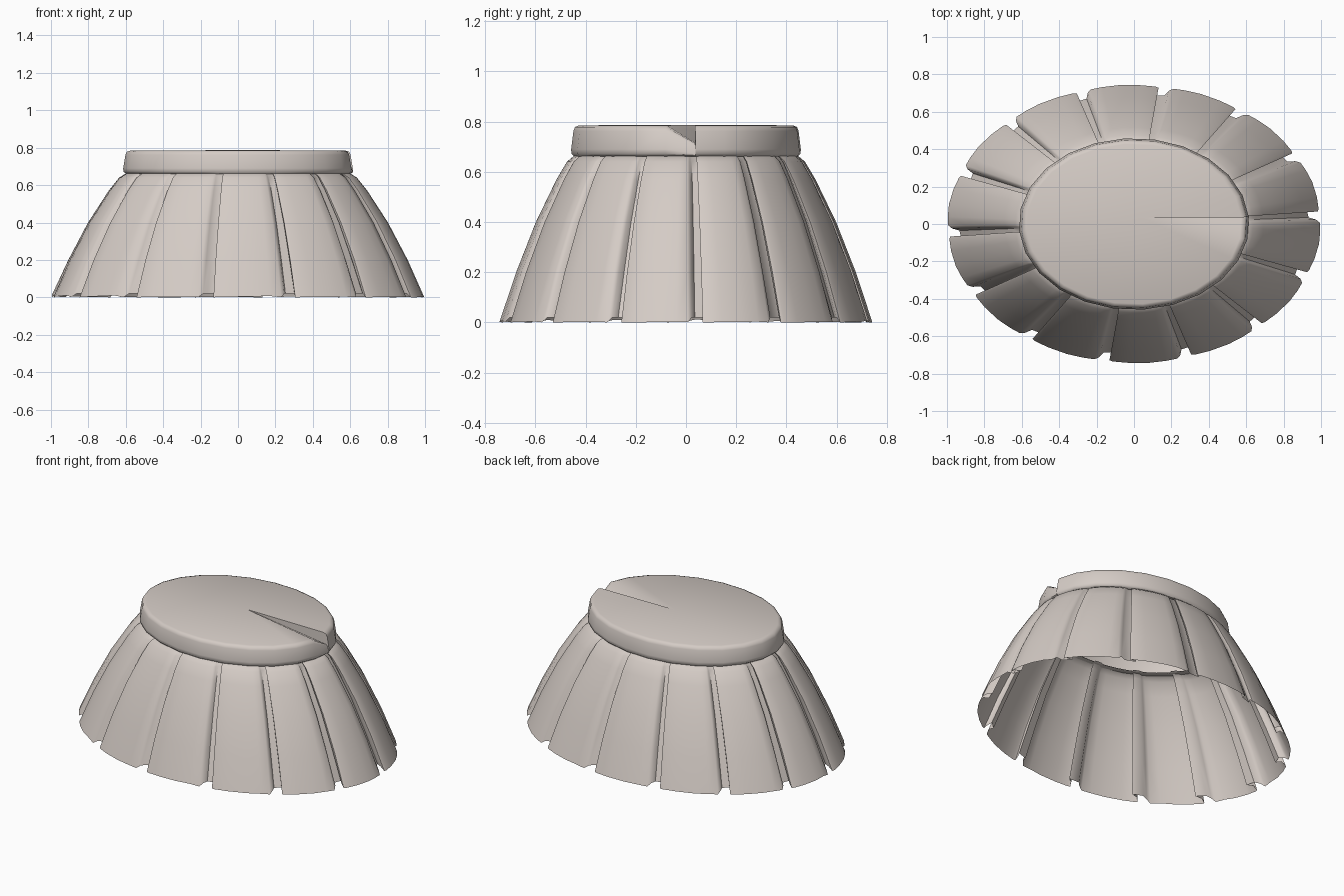
import bpy, bmesh, math, random

random.seed(4)
if "Cube" in bpy.data.objects:
    bpy.data.objects.remove(bpy.data.objects["Cube"])

cloth = bpy.data.materials.new("warm_grey_cloth")
cloth.use_nodes = True
colour = (0.66, 0.60, 0.56, 1)
cloth.diffuse_color = colour
cloth.node_tree.nodes["Principled BSDF"].inputs["Base Color"].default_value = colour

RATIO = 0.745      # depth of the oval against its width
PLEATS = 14
START = math.radians(4.7)


def oval(radius, angle, z):
    return (radius * math.cos(angle), RATIO * radius * math.sin(angle), z)


def finish(name, bm, sharp):
    bmesh.ops.remove_doubles(bm, verts=bm.verts, dist=0.0005)
    bmesh.ops.recalc_face_normals(bm, faces=bm.faces)
    mesh = bpy.data.meshes.new(name)
    bm.to_mesh(mesh)
    bm.free()
    mesh.materials.append(cloth)
    obj = bpy.data.objects.new(name, mesh)
    bpy.context.collection.objects.link(obj)
    bpy.ops.object.select_all(action="DESELECT")
    obj.select_set(True)
    bpy.context.view_layer.objects.active = obj
    bpy.ops.object.shade_smooth_by_angle(angle=math.radians(sharp))
    return obj


def loft(bm, columns):
    """Join neighbouring columns of points into a closed ring of quads."""
    grid = [[bm.verts.new(p) for p in col] for col in columns]
    for a, b in zip(grid, grid[1:] + grid[:1]):
        for i in range(len(a) - 1):
            bm.faces.new((a[i], b[i], b[i + 1], a[i + 1]))
    return grid


# Pleated skirt: one fold section (position in pleat, depth) repeated round the oval
fold = [(-0.16, 0), (-0.11, 0.3), (-0.07, 0.9), (0.10, 1), (0.03, 0.5),
        (0.02, 0.1), (0.06, 0), (0.25, -0.06), (0.5, -0.1), (0.7, -0.06)]
# Slope of the skirt: radius, height, fold depth
slope = [(0.993, 0, 0.065), (0.905, 0.2, 0.057), (0.80, 0.4, 0.048),
         (0.69, 0.57, 0.038), (0.635, 0.64, 0.03), (0.60, 0.662, 0.022), (0.565, 0.668, 0.015)]
columns = []
for pleat in range(PLEATS):
    tilt = random.uniform(0, 0.018)
    for u, depth in fold:
        angle = START + (pleat + u) * math.tau / PLEATS
        hem = 0.02 if depth > 0.2 else tilt * abs(u)
        columns.append([oval(r - depth * d, angle, z if k else hem)
                        for k, (r, z, d) in enumerate(slope)])
bm = bmesh.new()
loft(bm, columns)
finish("pleated_skirt", bm, 50)

# Waistband with flat cap; its last column dips to form the lapped seam
band = [(0.565, 0.662), (0.60, 0.66), (0.615, 0.672), (0.616, 0.69),
        (0.604, 0.762), (0.596, 0.778), (0.575, 0.785)]
SIDES = 24
columns = []
for i in range(SIDES + 1):
    angle = START + i * math.tau / SIDES
    squash = 0.45 if i == SIDES else 1
    columns.append([oval(r, angle, 0.66 + (z - 0.66) * squash) for r, z in band])
bm = bmesh.new()
grid = loft(bm, columns)
centre = bm.verts.new((0.04, 0.035, 0.787))
for a, b in zip(grid, grid[1:] + grid[:1]):
    bm.faces.new((a[-1], b[-1], centre))
finish("waistband", bm, 50)
